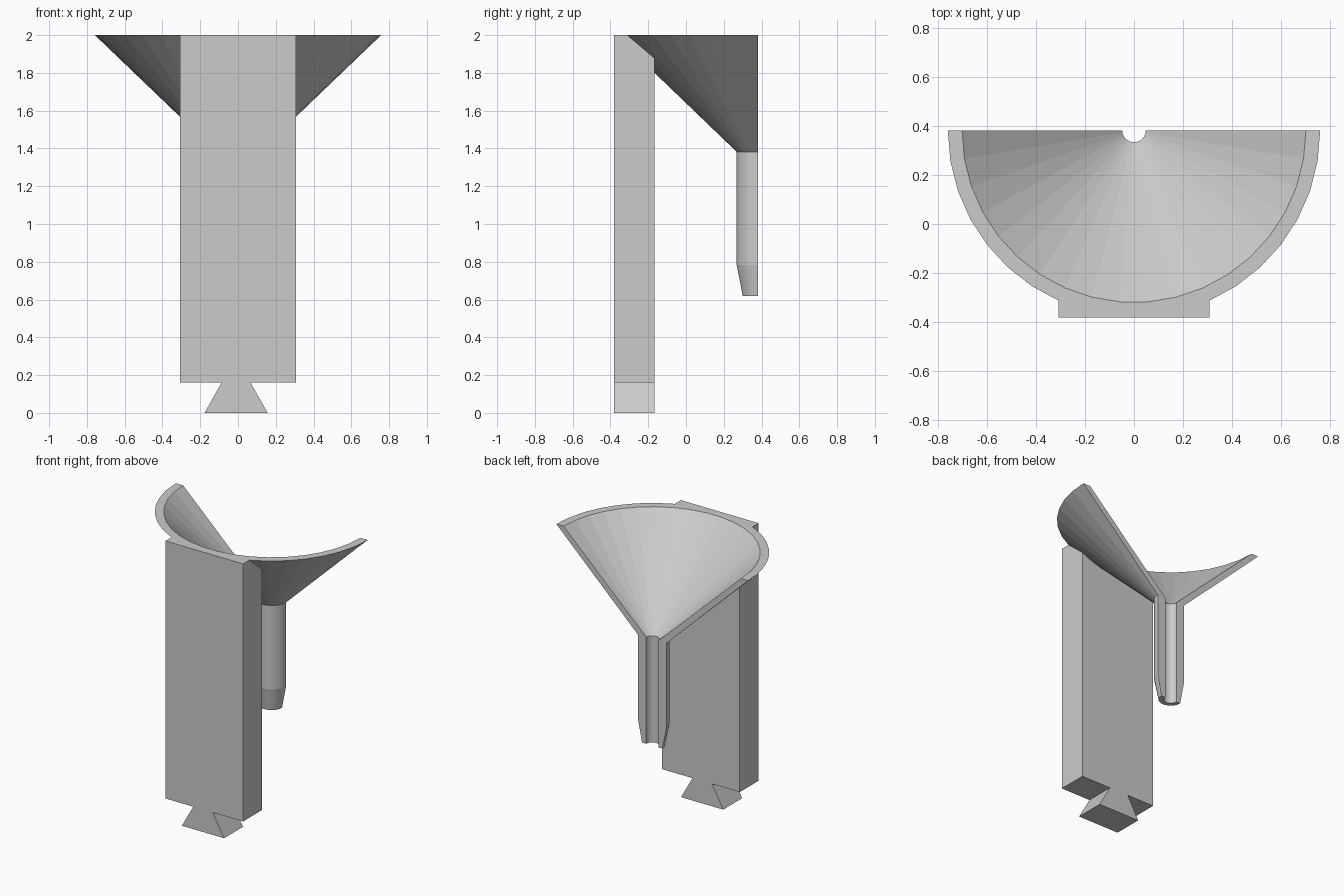
import bpy, bmesh, math

cube = bpy.data.objects.get("Cube")
if cube:
    bpy.data.objects.remove(cube, do_unlink=True)

STEPS = 19                      # facets around the half circle
BACK, FRONT, INNER = 0.381, -0.381, -0.168
TOP, NECK, TAPER, TIP = 2.0, 1.382, 0.783, 0.62
RIM, TUBE, BORE, WALL = 0.758, 0.113, 0.048, 0.058

grey = bpy.data.materials.new("plain grey")
grey.use_nodes = True
colour = (0.6, 0.6, 0.6, 1)
grey.diffuse_color = colour
grey.node_tree.nodes["Principled BSDF"].inputs["Base Color"].default_value = colour


def finish(name, bm):
    bmesh.ops.remove_doubles(bm, verts=bm.verts, dist=1e-5)
    bmesh.ops.recalc_face_normals(bm, faces=bm.faces)
    mesh = bpy.data.meshes.new(name)
    bm.to_mesh(mesh)
    bm.free()
    mesh.materials.append(grey)
    obj = bpy.data.objects.new(name, mesh)
    bpy.context.collection.objects.link(obj)
    return obj


def half_revolve(name, profile):
    """Turn a closed (radius, z) outline half way round the back axis."""
    bm = bmesh.new()
    rings = []
    for i in range(STEPS + 1):
        a = math.pi * (1 + i / STEPS)
        rings.append([bm.verts.new((r * math.cos(a), BACK + r * math.sin(a), z))
                      for r, z in profile])
    n = len(profile)
    for r0, r1 in zip(rings, rings[1:]):
        for j in range(n):
            k = (j + 1) % n
            bm.faces.new((r0[j], r0[k], r1[k], r1[j]))
    bm.faces.new(rings[0])
    bm.faces.new(rings[-1])
    return finish(name, bm)


def slab(name, outline):
    """Extrude an (x, z) outline through the depth of the post."""
    bm = bmesh.new()
    face = bm.faces.new([bm.verts.new((x, FRONT, z)) for x, z in outline])
    new = bmesh.ops.extrude_face_region(bm, geom=[face])["geom"]
    bmesh.ops.translate(bm, vec=(0, INNER - FRONT, 0),
                        verts=[v for v in new if isinstance(v, bmesh.types.BMVert)])
    return finish(name, bm)


# Halved funnel with its tapered spout
half_revolve("funnel", [
    (RIM, TOP), (TUBE, NECK), (TUBE, TAPER), (0.081, TIP),
    (BORE, TIP), (BORE, NECK), (RIM - WALL, TOP)])

# Upright post, hollowed where the funnel sits
post = slab("post", [(-0.307, 0.16), (0.307, 0.16), (0.307, TOP), (-0.307, TOP)])
over = 0.1
flare = RIM + over * (RIM - TUBE) / (TOP - NECK)
cutter = half_revolve("post_cutter", [
    (0, NECK), (TUBE, NECK), (flare, TOP + over), (0, TOP + over)])
cutter.hide_render = True
mod = post.modifiers.new("funnel seat", 'BOOLEAN')
mod.operation = 'DIFFERENCE'
mod.solver = 'EXACT'
mod.object = cutter
bpy.context.view_layer.objects.active = post
bpy.ops.object.modifier_apply(modifier=mod.name)
bpy.data.objects.remove(cutter, do_unlink=True)

# Dovetail foot, slightly off centre
mid = -0.01
slab("dovetail_foot", [(mid - 0.167, 0), (mid + 0.167, 0),
                       (mid + 0.077, 0.16), (mid - 0.077, 0.16)])
